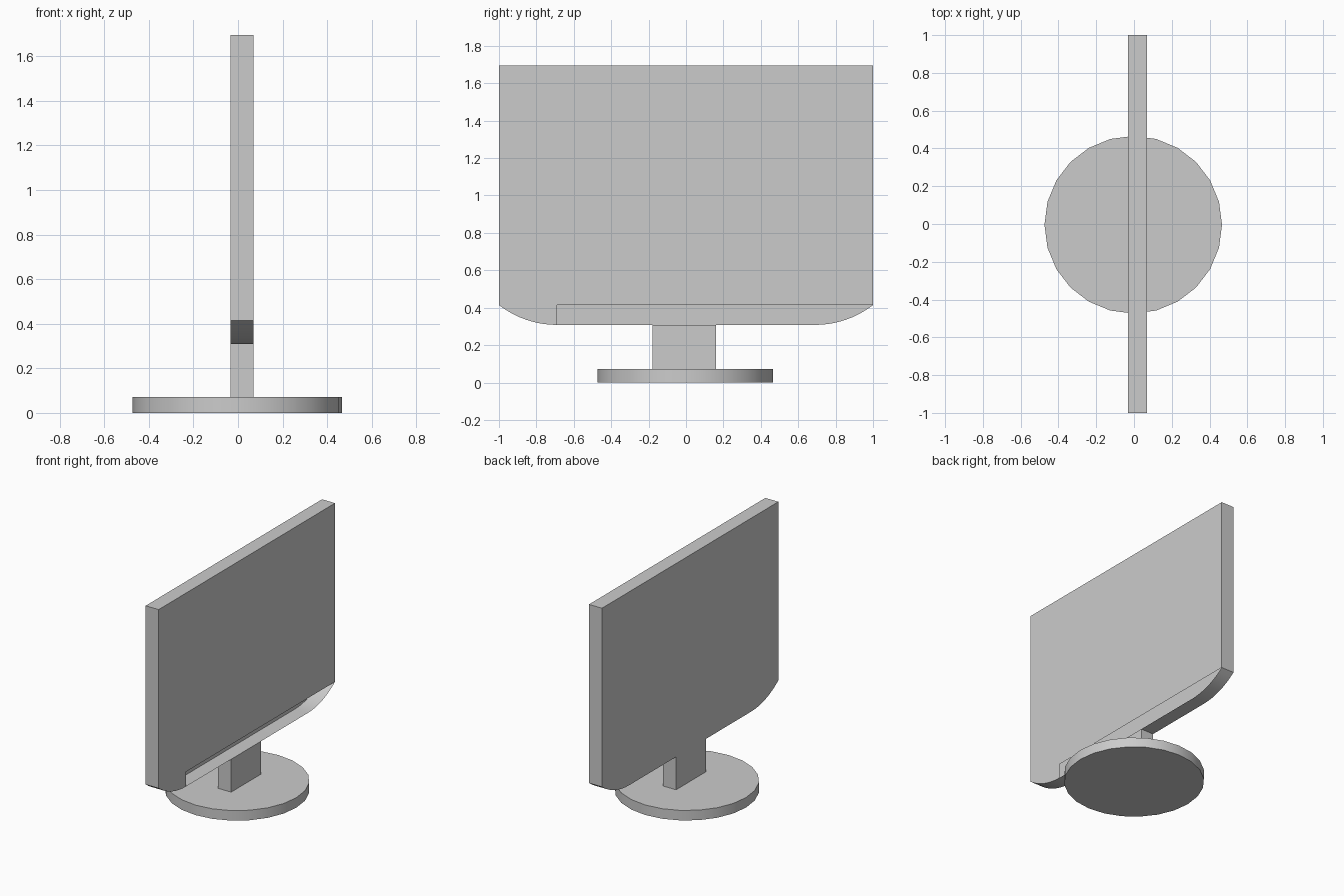
import bpy, bmesh, math

if "Cube" in bpy.data.objects:
    bpy.data.objects.remove(bpy.data.objects["Cube"])

grey = bpy.data.materials.new("plain grey")
grey.diffuse_color = (0.6, 0.6, 0.6, 1)
grey.use_nodes = True
grey.node_tree.nodes["Principled BSDF"].inputs["Base Color"].default_value = grey.diffuse_color

X0, X1 = -0.033, 0.07           # panel back and screen side
Z_BOTTOM, Z_LIP, Z_TOP = 0.308, 0.414, 1.696
FLAT = 0.69                     # half length of the straight bottom edge


def finish(name, bm, smooth=False):
    mesh = bpy.data.meshes.new(name)
    bm.to_mesh(mesh)
    bm.free()
    mesh.materials.append(grey)
    obj = bpy.data.objects.new(name, mesh)
    bpy.context.collection.objects.link(obj)
    if smooth:
        bpy.ops.object.select_all(action='DESELECT')
        obj.select_set(True)
        bpy.context.view_layer.objects.active = obj
        bpy.ops.object.shade_smooth_by_angle(angle=math.radians(30))
    return obj


# Screen panel: thin hollow shell with curved lower corners
STEPS = 8
run, rise = 1 - FLAT, Z_LIP - Z_BOTTOM
radius = (run ** 2 + rise ** 2) / (2 * rise)
sweep = math.asin(run / radius)
arc = [(FLAT + radius * math.sin(sweep * i / STEPS),
        Z_BOTTOM + radius * (1 - math.cos(sweep * i / STEPS))) for i in range(STEPS + 1)]
left_arc = [(-y, z) for y, z in reversed(arc)]
outline = left_arc + arc + [(1, Z_TOP), (-1, Z_TOP)]

bm = bmesh.new()
back = [bm.verts.new((X0, y, z)) for y, z in outline]
front = [bm.verts.new((X1, y, z)) for y, z in outline]
count = len(outline)
for i in range(count):
    j = (i + 1) % count
    bm.faces.new((back[i], back[j], front[j], front[i]))
bm.faces.new(back[::-1])
# The screen side stays open along the lower strip
notch = bm.verts.new((X1, -FLAT, Z_LIP))
bm.faces.new(front[:STEPS + 1] + [notch] + front[2 * STEPS + 1:])
finish("screen_panel", bm, True)

# Neck: rectangular post
bm = bmesh.new()
bmesh.ops.create_cube(bm, size=1)
for v in bm.verts:
    v.co = (X1 if v.co.x > 0 else X0,
            0.16 if v.co.y > 0 else -0.178,
            Z_BOTTOM if v.co.z > 0 else 0.07)
finish("neck", bm)

# Base: round foot
bm = bmesh.new()
bmesh.ops.create_cone(bm, cap_ends=True, segments=24, radius1=0.47, radius2=0.47, depth=0.072)
bmesh.ops.translate(bm, verts=bm.verts, vec=(-0.004, -0.004, 0.036))
finish("round_base", bm, True)
